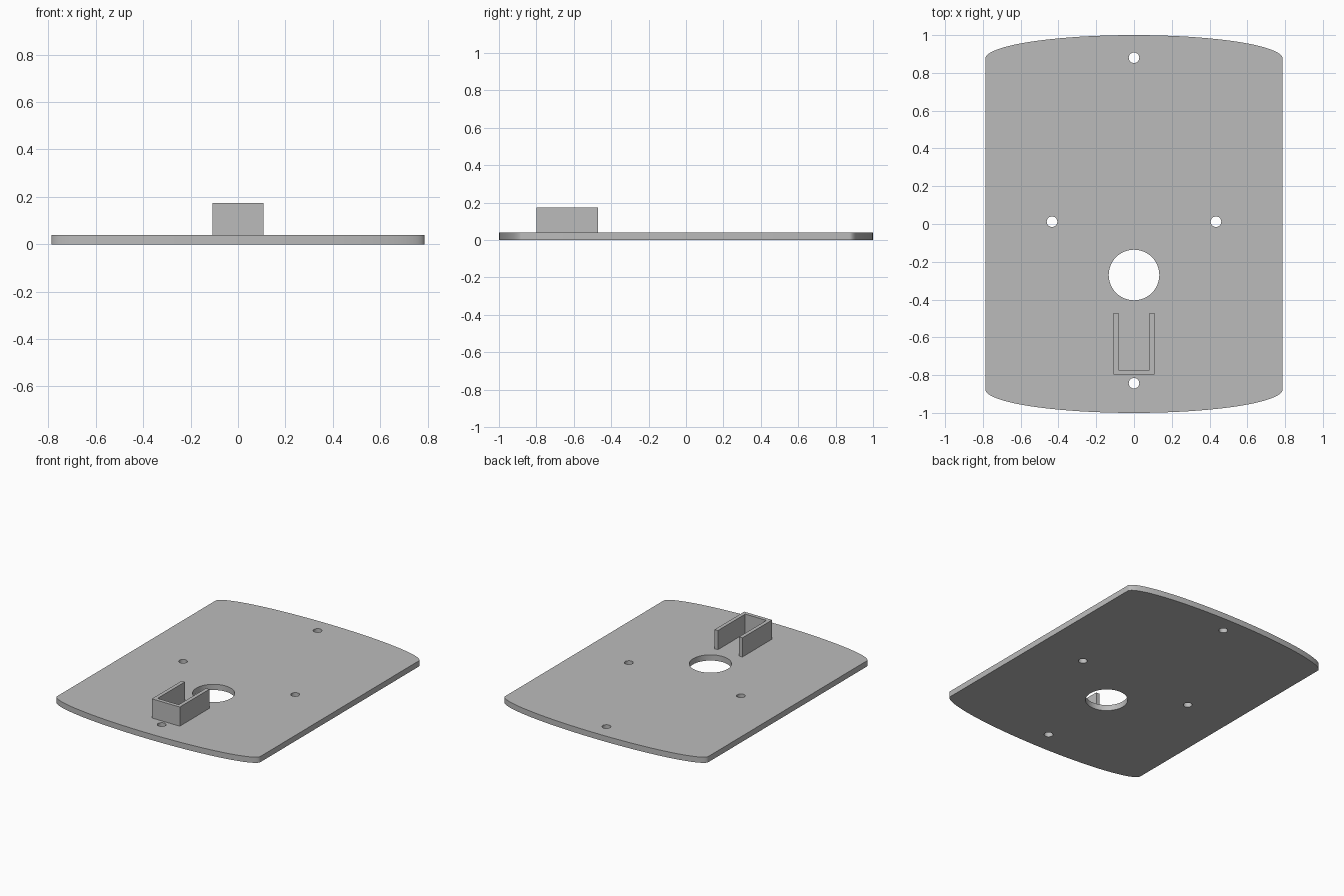
import bpy, bmesh
from math import sin, cos, pi, radians

if "Cube" in bpy.data.objects:
    bpy.data.objects.remove(bpy.data.objects["Cube"], do_unlink=True)

PLATE_H, CLIP_TOP = 0.04, 0.174

grey = bpy.data.materials.new("plain grey")
grey.use_nodes = True
colour = (0.5, 0.5, 0.5, 1)
grey.diffuse_color = colour
grey.node_tree.nodes["Principled BSDF"].inputs["Base Color"].default_value = colour


def arc(cx, cy, rx, ry, start, end, steps):
    """Points along part of an ellipse."""
    angles = [start + (end - start) * i / steps for i in range(steps + 1)]
    return [(cx + rx * cos(a), cy + ry * sin(a)) for a in angles]


def circle(cx, cy, r, steps):
    return arc(cx, cy, r, r, 0, 2 * pi, steps)[:-1]


def extruded(name, loops, z0, z1):
    """Fill closed outlines (inner ones become holes) and give them height."""
    curve = bpy.data.curves.new(name + "_outline", "CURVE")
    curve.dimensions = "2D"
    curve.fill_mode = "BOTH"
    curve.extrude = (z1 - z0) / 2
    for loop in loops:
        spline = curve.splines.new("POLY")
        spline.points.add(len(loop) - 1)
        for point, (x, y) in zip(spline.points, loop):
            point.co = (x, y, 0, 1)
        spline.use_cyclic_u = True
    helper = bpy.data.objects.new(name + "_outline", curve)
    bpy.context.collection.objects.link(helper)
    bpy.context.view_layer.update()
    graph = bpy.context.evaluated_depsgraph_get()
    mesh = bpy.data.meshes.new_from_object(helper.evaluated_get(graph))
    bpy.data.objects.remove(helper, do_unlink=True)

    # Weld the caps to the walls and set the part at its height
    bm = bmesh.new()
    bm.from_mesh(mesh)
    bmesh.ops.remove_doubles(bm, verts=bm.verts, dist=0.0001)
    bmesh.ops.translate(bm, verts=bm.verts, vec=(0, 0, (z0 + z1) / 2))
    bmesh.ops.recalc_face_normals(bm, faces=bm.faces)
    bm.to_mesh(mesh)
    bm.free()
    mesh.name = name
    mesh.materials.clear()
    mesh.materials.append(grey)
    obj = bpy.data.objects.new(name, mesh)
    bpy.context.collection.objects.link(obj)
    bpy.ops.object.select_all(action="DESELECT")
    obj.select_set(True)
    bpy.context.view_layer.objects.active = obj
    bpy.ops.object.shade_smooth_by_angle(angle=radians(30))
    return obj


# Base plate: straight sides, bowed ends, one large and four small holes
outline = (arc(0, 0.875, 0.787, 0.125, 0, pi, 64)
           + arc(0, -0.875, 0.787, 0.125, pi, 2 * pi, 64))
screw_holes = [(0, 0.88), (-0.434, 0.012), (0.434, 0.012), (0, -0.843)]
holes = [circle(x, y, 0.028, 32) for x, y in screw_holes]
holes.append(circle(0, -0.27, 0.134, 64))
extruded("base_plate", [outline] + holes, 0, PLATE_H)

# U-shaped clip standing on the plate, open towards the large hole
half, wall, front, back = 0.108, 0.026, -0.798, -0.47
right_side = [(half, front), (half, back),
              (half - wall, back), (half - wall, front + wall)]
left_side = [(-x, y) for x, y in reversed(right_side)]
extruded("u_clip", [right_side + left_side], PLATE_H, CLIP_TOP)
